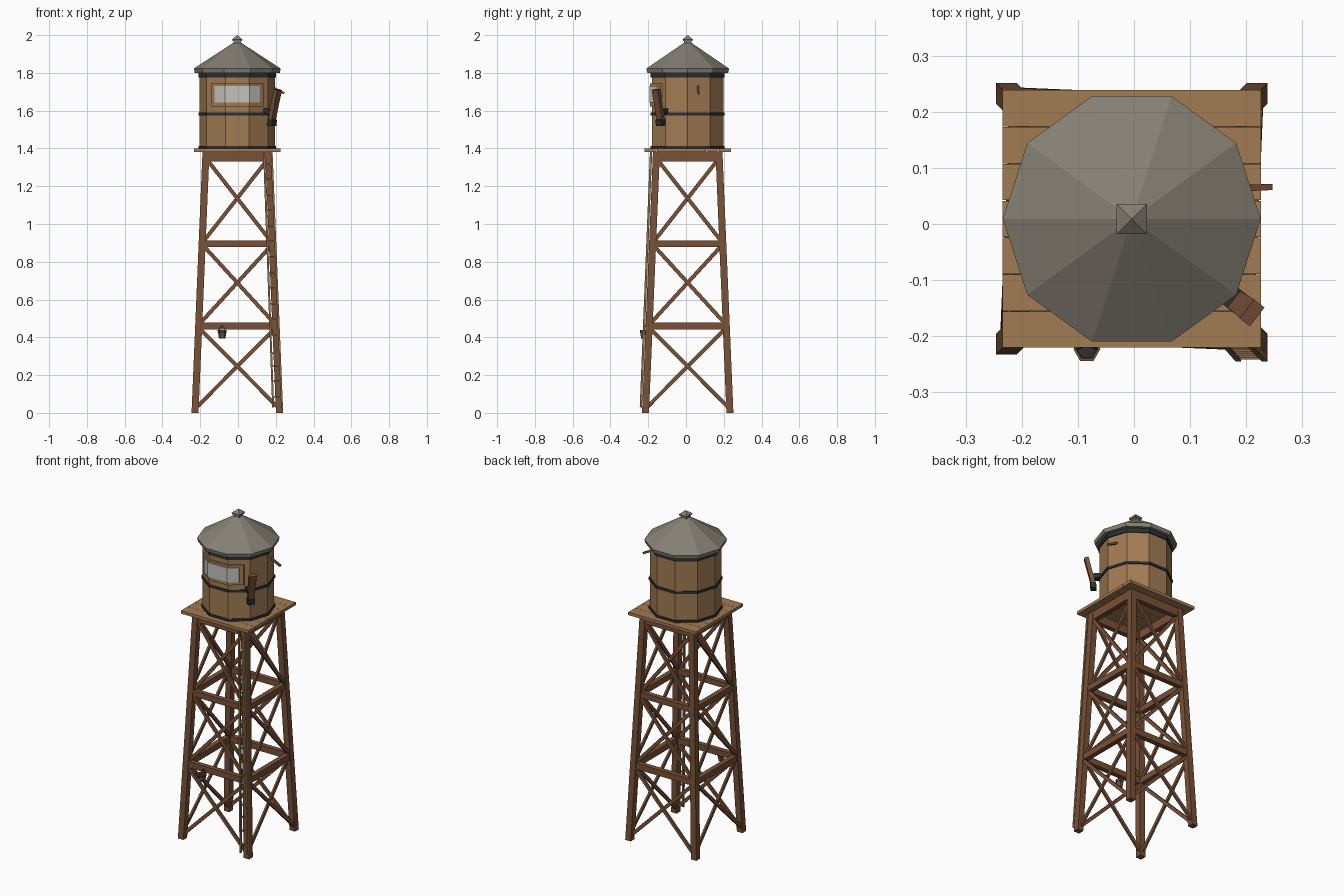
import bpy, bmesh, math
from mathutils import Vector as V, Matrix

cube = bpy.data.objects.get("Cube")
if cube:
    bpy.data.objects.remove(cube, do_unlink=True)

CENTRE = V((-0.004, 0.009, 0))


def material(name, r, g, b):
    m = bpy.data.materials.new(name)
    m.use_nodes = True
    m.diffuse_color = (r, g, b, 1)
    m.node_tree.nodes["Principled BSDF"].inputs["Base Color"].default_value = (r, g, b, 1)
    return m


DARK_WOOD = material("dark wood", 0.19, 0.082, 0.038)
PLANK = material("plank wood", 0.36, 0.2, 0.085)
LADDER = material("ladder wood", 0.26, 0.155, 0.07)
ROOF = material("roof grey", 0.235, 0.215, 0.175)
IRON = material("black iron", 0.025, 0.028, 0.032)
WHITE = material("sign white", 0.56, 0.54, 0.52)


def finish(name, bm, mat):
    bmesh.ops.recalc_face_normals(bm, faces=bm.faces)
    bmesh.ops.translate(bm, verts=bm.verts, vec=CENTRE)
    me = bpy.data.meshes.new(name)
    bm.to_mesh(me)
    bm.free()
    me.materials.append(mat)
    ob = bpy.data.objects.new(name, me)
    bpy.context.collection.objects.link(ob)
    return ob


def loft(bm, rings):
    """Skin a list of equal-length point rings and cap both ends."""
    loops = [[bm.verts.new(p) for p in ring] for ring in rings]
    n = len(loops[0])
    for lo, hi in zip(loops, loops[1:]):
        for i in range(n):
            j = (i + 1) % n
            bm.faces.new((lo[i], lo[j], hi[j], hi[i]))
    bm.faces.new(loops[0])
    bm.faces.new(loops[-1])


def square(c, u, v):
    return [c - u - v, c + u - v, c + u + v, c - u + v]


def bar(bm, a, b, width, depth, side, taper=1.0):
    """Box from a to b; side gives the direction of its width."""
    a, b = V(a), V(b)
    axis = (b - a).normalized()
    v = axis.cross(V(side)).normalized()
    u = v.cross(axis)
    u, v = u * width / 2, v * depth / 2
    loft(bm, [square(a, u, v), square(b, u * taper, v)])


def ring(r, z, n=10, c=(0, 0), turn=0.0):
    return [V((c[0] + r * math.cos(math.tau * i / n + turn),
               c[1] + r * math.sin(math.tau * i / n + turn), z)) for i in range(n)]


def lathe(name, mat, profile, n=10, c=(0, 0), turn=0.0):
    bm = bmesh.new()
    loft(bm, [ring(r, z, n, c, turn) for r, z in profile])
    return finish(name, bm, mat)


def offset(z):
    """Distance of the leg centres from the tower axis at a height."""
    return 0.2235 - 0.042 * z


# Legs
LEG = 0.0185
for name, sx, sy in (("front_left_leg", 1, -1), ("front_right_leg", -1, -1),
                     ("back_left_leg", 1, 1), ("back_right_leg", -1, 1)):
    bm = bmesh.new()
    loft(bm, [square(V((sx * offset(z), sy * offset(z), z)), V((LEG, 0, 0)), V((0, LEG, 0)))
              for z in (0, 1.38)])
    finish(name, bm, DARK_WOOD)

# Cross beams and diagonal braces, one set per side
bays = ((0.035, 0.44), (0.48, 0.88), (0.915, 1.335))
for k, side in enumerate(("front", "left", "back", "right")):
    turn = Matrix.Rotation(k * math.pi / 2, 3, 'Z')
    beams, braces = bmesh.new(), bmesh.new()
    for z, h in ((0.46, 0.037), (0.895, 0.035), (1.355, 0.05)):
        o = offset(z)
        bar(beams, (-o, -o, z), (o, -o, z), h, 0.03, (0, 0, 1))
    for lo, hi in bays:
        for s in (1, -1):
            a, b = offset(lo) - 0.012, offset(hi) - 0.012
            y = 0.006 * s
            bar(braces, (-s * a, y - offset(lo), lo), (s * b, y - offset(hi), hi),
                0.02, 0.012, (1, 0, 0))
    for part, bm in (("cross_beams", beams), ("braces", braces)):
        bmesh.ops.rotate(bm, verts=bm.verts, matrix=turn)
        finish(f"{side}_{part}", bm, DARK_WOOD)

# Platform planks
bm = bmesh.new()
step = 0.46 / 7
for i in range(7):
    y = (i - 3) * step
    bar(bm, (-0.23, y, 1.39), (0.23, y, 1.39), step - 0.001, 0.018, (0, 1, 0))
finish("platform_planks", bm, PLANK)

# Tank, hoops and roof
lathe("tank", PLANK, [(0.2, 1.398), (0.2, 1.81)])
for name, lo, hi in (("bottom_hoop", 1.398, 1.412), ("middle_hoop", 1.575, 1.59),
                     ("top_hoop", 1.775, 1.802)):
    lathe(name, IRON, [(0.206, lo), (0.206, hi)])
lathe("roof", ROOF, [(0.225, 1.8), (0.23, 1.823), (0.004, 1.97)])
lathe("finial_post", ROOF, [(0.027, 1.94), (0.027, 1.974)], 4, turn=math.pi / 4)
lathe("finial_cap", ROOF, [(0.034, 1.968), (0.038, 1.978), (0.001, 2.0)], 4, turn=math.pi / 4)


# Sign wrapped around the front facets
def wrap(name, mat, half, lo, hi, gap):
    def path(r):
        corner_x, front_y = r * math.cos(math.radians(72)), -r * math.sin(math.radians(72))
        slope = math.tan(math.radians(36))
        end = front_y + (half - corner_x) * slope
        return [(-half, end), (-corner_x, front_y), (corner_x, front_y), (half, end)]
    bm = bmesh.new()
    rings = []
    for outer, inner in zip(path(0.2 + gap), path(0.2)):
        rings.append([V((*outer, lo)), V((*outer, hi)), V((*inner, hi)), V((*inner, lo))])
    loft(bm, rings)
    finish(name, bm, mat)


wrap("sign_frame", PLANK, 0.138, 1.622, 1.745, 0.009)
wrap("sign_panel", WHITE, 0.12, 1.642, 1.73, 0.014)

# Spout with its iron hinge, on the front left corner
ang = math.radians(-38)
out = V((math.cos(ang), math.sin(ang), 0))
tangent = V((-out.y, out.x, 0))
up = V((0, 0, 1))
bm = bmesh.new()
bar(bm, out * 0.232 + up * 1.545, out * 0.272 + up * 1.712, 0.034, 0.024, tangent, 1.25)
finish("spout", bm, DARK_WOOD)
bm = bmesh.new()
bar(bm, out * 0.232 + up * 1.52, out * 0.235 + up * 1.553, 0.04, 0.032, tangent)
bar(bm, out * 0.19 + up * 1.597, out * 0.232 + up * 1.597, 0.04, 0.028, tangent)
finish("spout_irons", bm, IRON)

# Peg on the left wall
bm = bmesh.new()
bar(bm, (0.18, 0.054, 1.727), (0.248, 0.057, 1.692), 0.011, 0.012, (0, 1, 0))
finish("wall_peg", bm, DARK_WOOD)

# Ladder on the front left leg
foot, top = (V((0.19, -0.248, 0.03)), V((0.237, -0.248, 0.03))), \
            (V((0.142, -0.194, 1.38)), V((0.182, -0.194, 1.38)))
bm = bmesh.new()
for a, b in zip(foot, top):
    bar(bm, a, b, 0.01, 0.012, (1, 0, 0))
for i in range(16):
    t = 0.04 + i * 0.061
    tilt = up * (0.025 if i == 3 else 0)
    bar(bm, foot[0].lerp(top[0], t) - tilt, foot[1].lerp(top[1], t) + tilt,
        0.009, 0.008, (0, 1, 0))
finish("ladder", bm, LADDER)

# Bucket hung on the front beam
spot = (-0.08, -0.232)
lathe("bucket", DARK_WOOD, [(0.017, 0.393), (0.024, 0.44), (0.019, 0.44), (0.015, 0.41)], 6, spot)
lathe("bucket_hoop", IRON, [(0.0225, 0.423), (0.0235, 0.43)], 6, spot)
bm = bmesh.new()
for s in (-1, 1):
    bar(bm, (spot[0] + s * 0.02, spot[1], 0.435), (spot[0], spot[1] + 0.008, 0.465),
        0.004, 0.004, (0, 1, 0))
finish("bucket_handle", bm, IRON)
